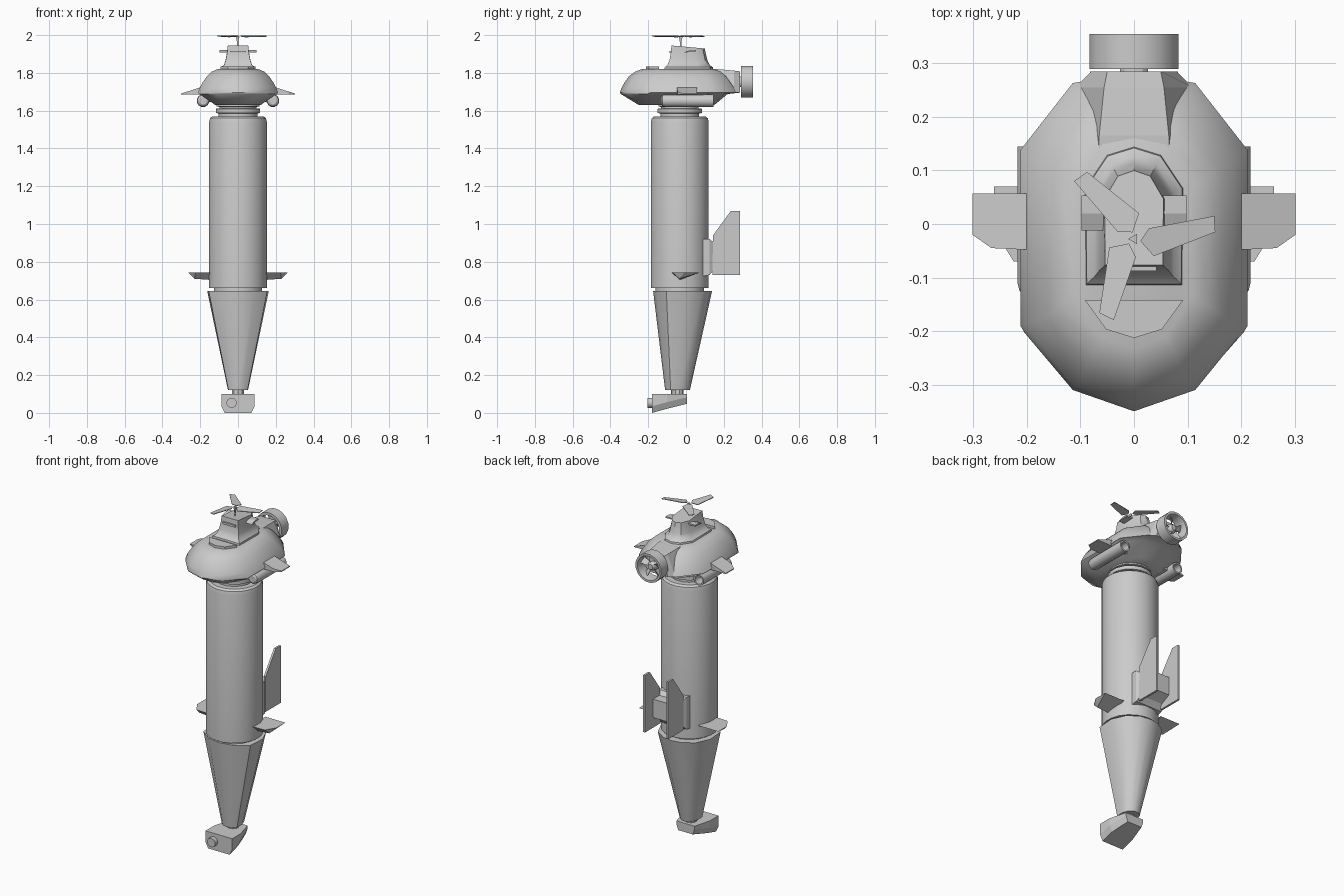
import bpy, bmesh
from math import sin, cos, pi, radians
from mathutils import Matrix, Vector

if "Cube" in bpy.data.objects:
    bpy.data.objects.remove(bpy.data.objects["Cube"])

AX = -0.033  # y of the body axis


def build(name, verts, faces, smooth=False, mirror=False):
    bm = bmesh.new()
    vs = [bm.verts.new(v) for v in verts]
    for f in faces:
        bm.faces.new([vs[i] for i in f])
    if mirror:
        geo = bmesh.ops.duplicate(bm, geom=bm.verts[:] + bm.edges[:] + bm.faces[:])["geom"]
        for v in geo:
            if isinstance(v, bmesh.types.BMVert):
                v.co.x *= -1
    bmesh.ops.recalc_face_normals(bm, faces=bm.faces[:])
    me = bpy.data.meshes.new(name)
    bm.to_mesh(me)
    bm.free()
    ob = bpy.data.objects.new(name, me)
    bpy.context.collection.objects.link(ob)
    if smooth:
        bpy.ops.object.select_all(action='DESELECT')
        ob.select_set(True)
        bpy.context.view_layer.objects.active = ob
        bpy.ops.object.shade_smooth_by_angle(angle=radians(35 if smooth is True else smooth))
    return ob


def loft(name, rings, smooth=False, mirror=False, closed=False):
    n, m = len(rings[0]), len(rings)
    verts = [p for r in rings for p in r]
    faces = [(i * n + j, i * n + (j + 1) % n, (i + 1) % m * n + (j + 1) % n, (i + 1) % m * n + j)
             for i in range(m if closed else m - 1) for j in range(n)]
    if not closed:
        faces += [range(n), range((m - 1) * n, m * n)]
    return build(name, verts, faces, smooth, mirror)


def lathe(name, prof, center, axis='z', n=16, **kw):
    """prof holds (radius, offset along axis)."""
    cx, cy, cz = center
    rings = []
    for r, h in prof:
        ring = []
        for k in range(n):
            a = 2 * pi * (k + 0.5) / n
            u, v = r * cos(a), r * sin(a)
            ring.append((cx + u, cy + v, cz + h) if axis == 'z' else (cx + u, cy + h, cz + v))
        rings.append(ring)
    return loft(name, rings, **kw)


def sym(half, z):
    """Closed outline from a right-hand half running front to back."""
    pts = half + [(-x, y) for x, y in reversed(half) if x > 1e-6]
    return [(x, y, z(y) if callable(z) else z) for x, y in pts]


def box(name, x0, x1, y0, y1, z0, z1, **kw):
    return loft(name, [[(x0, y0, z), (x1, y0, z), (x1, y1, z), (x0, y1, z)] for z in (z0, z1)], **kw)


# Main tubular body and neck rings
lathe("body_tube", [(.12, .66), (.155, .66), (.155, 1.54), (.15, 1.56), (.138, 1.57), (.1, 1.57)],
      (0, AX, 0), n=20, smooth=True)
lathe("neck_rings", [(.105, 1.56), (.105, 1.585), (.12, 1.588), (.12, 1.61), (.1, 1.612),
                     (.1, 1.62), (.115, 1.622), (.115, 1.64)], (0, AX, 0), n=16, smooth=True)
lathe("lower_ring", [(.13, .635), (.13, .67)], (0, AX, 0), n=16, smooth=True)

# Tapered leg
leg = [(0, -.156), (.085, -.138), (.155, -.086), (.163, .02), (.125, .105), (.06, .147), (0, .156)]
loft("tapered_leg", [sym([(x * .325, y * .42 - .045) for x, y in leg], .12),
                     sym([(x, y - .018) for x, y in leg], .645)], smooth=True)
lathe("ankle", [(.034, .09), (.034, .125)], (0, -.046, 0), n=10, smooth=True)


# Wedge-shaped sensor foot and its lens
def foot_ring(y, w, zb):
    return [(-w, y, .1), (w, y, .1), (w, y, zb + .035), (w * .8, y, zb), (-w * .8, y, zb), (-w, y, zb + .035)]


loft("sensor_foot", [foot_ring(-.18, .088, 0), foot_ring(-.1, .088, .022), foot_ring(.005, .06, .048)])
lathe("foot_lens", [(.027, -.205), (.027, -.17)], (-.034, 0, .053), axis='y', n=12, smooth=True)

# Low stabiliser fins: flat top with a keel underneath
build("stabiliser_fins",
      [(.13, -.075, .742), (.225, -.07, .742), (.262, -.01, .742), (.262, .07, .742), (.13, .07, .742),
       (.13, -.035, .703), (.23, -.035, .71)],
      [(0, 1, 2, 3, 4), (0, 1, 6, 5), (1, 2, 6), (2, 3, 6), (3, 4, 5, 6), (0, 5, 4)], mirror=True)

# Twin tail plates on a mount
tail = [(.14, .73), (.285, .73), (.285, 1.07), (.238, 1.07), (.143, .94)]
loft("tail_plates", [[(x, y, z) for y, z in tail] for x in (.07, .082)], mirror=True)
loft("tail_mount", [[(-w, y, z0), (w, y, z0), (w, y, z1), (-w, y, z1)]
                    for y, w, z0, z1 in ((.07, .09, .72, .92), (.125, .09, .73, .92), (.15, .075, .76, .9),
                                         (.21, .072, .79, .9))])


# Head hull: faceted plan, domed section
def hull(hw, yf, yb, z):
    frac = [(0, 0), (.54, .063), (1, .252), (1, .772), (.54, .969), (0, 1)]
    return sym([(hw * x, yf + (yb - yf) * t) for x, t in frac], z)


loft("head_hull", [hull(.12, -.25, .15, 1.63), hull(.205, -.345, .22, 1.688), hull(.212, -.35, .283, 1.695),
                   hull(.203, -.342, .272, 1.72), hull(.187, -.325, .25, 1.75), hull(.165, -.302, .225, 1.782),
                   hull(.14, -.27, .195, 1.806), hull(.108, -.235, .16, 1.82)], smooth=40)

# Rear fairing carrying the ducted fan
loft("rear_fairing", [[(-b, y, 1.695), (b, y, 1.695), (t, y, zt), (-t, y, zt)]
                      for y, b, t, zt in ((.1, .11, .065, 1.818), (.165, .115, .065, 1.82),
                                          (.255, .11, .056, 1.812), (.285, .08, .05, 1.808))])
lathe("fan_duct", [(.085, .29), (.085, .355), (.072, .355), (.068, .335), (.068, .29)],
      (0, 0, 1.753), axis='y', n=16, closed=True, smooth=True)
lathe("fan_hub", [(.028, .27), (.028, .318), (.016, .335)], (0, 0, 1.753), axis='y', n=10, smooth=True)
vs, fs = [], []
for k in range(5):
    m = Matrix.Translation((0, .315, 1.753)) @ Matrix.Rotation(2 * pi * k / 5, 4, 'Y')
    b = len(vs)
    vs += [m @ Vector((x, y + d, z)) for d in (-.002, .002)
           for x, y, z in ((-.008, -.008, .015), (.008, .008, .015), (.018, .012, .07), (-.014, -.012, .07))]
    fs += [[b + i for i in f] for f in ((0, 1, 2, 3), (4, 5, 6, 7), (0, 1, 5, 4), (1, 2, 6, 5),
                                        (2, 3, 7, 6), (3, 0, 4, 7))]
build("fan_blades", vs, fs)

# Side winglets and slung tubes
wing = [(0, .057), (1, .057), (1, -.02), (.75, -.045), (0, -.05)]
loft("head_winglets", [[(.16 + .142 * t, y, 1.685) for t, y in wing],
                       [(.16 + .142 * t, y, 1.737 - .047 * t) for t, y in wing]], mirror=True)
lathe("side_tubes", [(.02, -.132), (.03, -.125), (.034, -.11), (.034, .145), (.025, .145), (.024, .09)],
      (.185, 0, 1.653), axis='y', n=12, smooth=True, mirror=True)
box("tube_brackets", .13, .185, -.08, .1, 1.645, 1.69, mirror=True)

# Brow plate on top of the hull
brow = [(0, -.213), (.052, -.197), (.092, -.142)]
loft("brow_plate", [sym(brow, 1.8), sym(brow, 1.834)])


# Turret with flared base and sloped roof
def turret(hw, yf, yb, z):
    L = yb - yf
    return sym([(hw * .98, yf), (hw, yf + .7 * L), (hw * .55, yf + .94 * L), (0, yb)], z)


loft("turret", [turret(.092, -.115, .145, 1.815), turret(.09, -.112, .142, 1.83), turret(.075, -.098, .125, 1.842),
                turret(.066, -.087, .113, 1.868), turret(.058, -.08, .103, 1.91),
                turret(.055, -.077, .1, lambda y: 1.945 - .09 * (y + .077))], smooth=True)
side = [(-.012, 1.908), (.053, 1.912), (.053, 1.92), (.02, 1.92)]
loft("turret_ears", [[(x, y, z) for y, z in side] for x in (.04, .098)], mirror=True)
box("turret_slit", -.042, .042, -.088, -.06, 1.904, 1.917)

# Rotor mast and three blades
HUB = Vector((0, -.028, 1.993))
lathe("rotor_mast", [(.004, 1.92), (.004, 1.955), (.011, 1.995)], (0, HUB.y, 0), n=3)
blade = [(.012, -.004), (.028, .02), (.15, .043), (.152, .013), (.037, -.032)]
vs, fs = [], []
for k in range(3):
    m = Matrix.Translation(HUB) @ Matrix.Rotation(2 * pi * k / 3, 4, 'Z')
    b = len(vs)
    vs += [m @ Vector((x, y, h + .12 * (y - .2 * x))) for h in (0, .004) for x, y in blade]
    fs += [range(b, b + 5), range(b + 5, b + 10)]
    fs += [(b + i, b + (i + 1) % 5, b + 5 + (i + 1) % 5, b + 5 + i) for i in range(5)]
build("rotor_blades", vs, fs)
